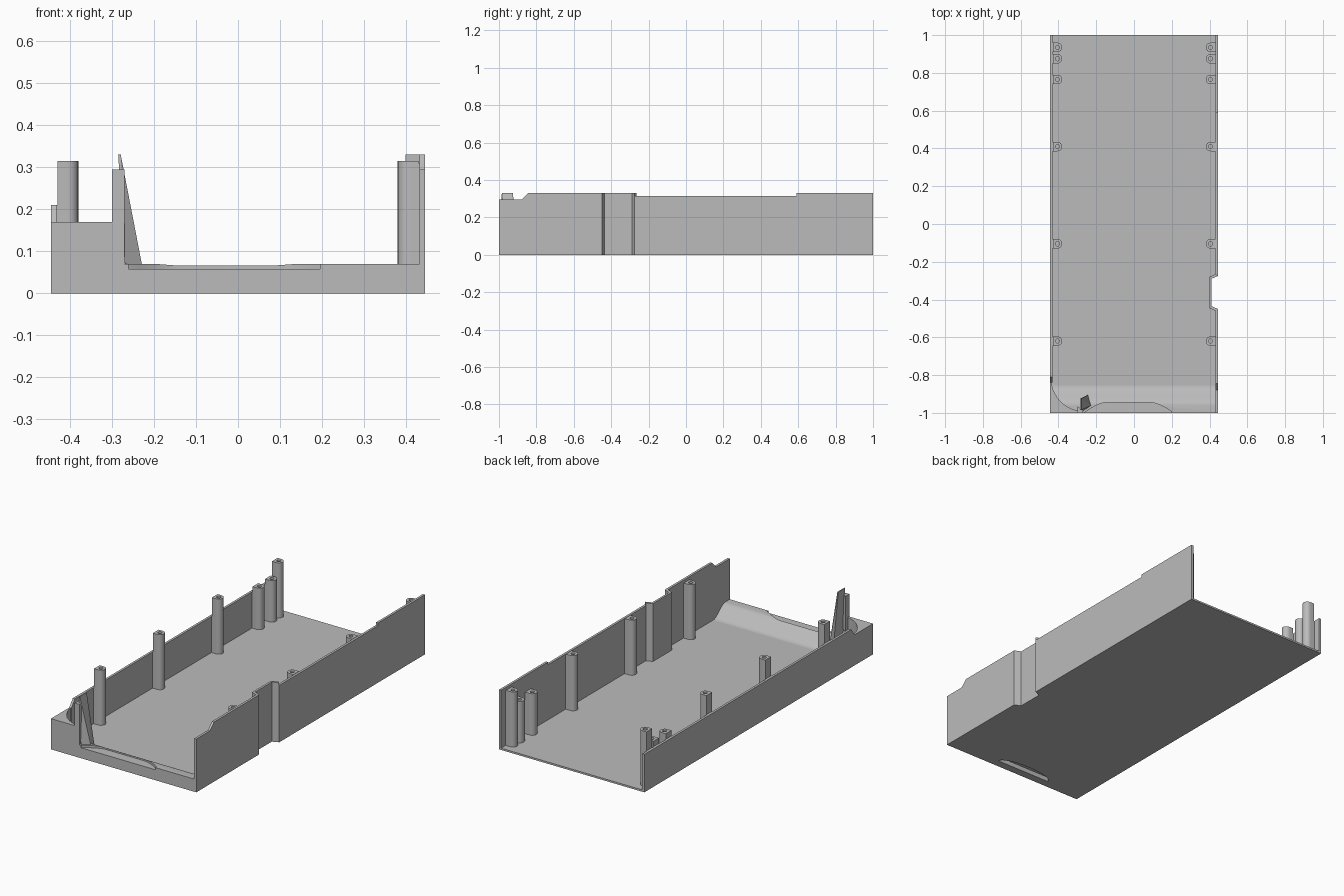
import bpy, bmesh, math
from mathutils import Vector

if "Cube" in bpy.data.objects:
    bpy.data.objects.remove(bpy.data.objects["Cube"])

grey = bpy.data.materials.new("plain_grey")
grey.use_nodes = True
grey.diffuse_color = (0.5, 0.5, 0.5, 1)
grey.node_tree.nodes["Principled BSDF"].inputs["Base Color"].default_value = (0.5, 0.5, 0.5, 1)


def finish(name, bm):
    bmesh.ops.recalc_face_normals(bm, faces=bm.faces)
    mesh = bpy.data.meshes.new(name)
    bm.to_mesh(mesh)
    bm.free()
    mesh.materials.append(grey)
    ob = bpy.data.objects.new(name, mesh)
    bpy.context.collection.objects.link(ob)
    return ob


def prism(name, outline, axis, lo, hi):
    """Extrude an outline: (x, y) along z, or (y, z) along x."""
    bm = bmesh.new()
    place = (lambda p, t: (p[0], p[1], t)) if axis == "z" else (lambda p, t: (t, p[0], p[1]))
    a = [bm.verts.new(place(p, lo)) for p in outline]
    b = [bm.verts.new(place(p, hi)) for p in outline]
    bm.faces.new(a)
    bm.faces.new(b)
    for i in range(len(a)):
        j = (i + 1) % len(a)
        bm.faces.new((a[i], a[j], b[j], b[i]))
    return finish(name, bm)


def smooth(ob):
    bpy.ops.object.select_all(action="DESELECT")
    ob.select_set(True)
    bpy.context.view_layer.objects.active = ob
    bpy.ops.object.shade_smooth_by_angle(angle=math.radians(30))


def cut(ob, cutter):
    mod = ob.modifiers.new("cut", "BOOLEAN")
    mod.operation, mod.solver, mod.object = "DIFFERENCE", "EXACT", cutter
    bpy.context.view_layer.objects.active = ob
    bpy.ops.object.modifier_apply(modifier="cut")
    bpy.data.objects.remove(cutter)


W, IN = 0.445, 0.432      # outer and inner faces of the side walls
FLOOR = 0.01
RAMP = -0.855             # where the floor starts to rise

# Floor, with the side notch
prism("floor", [(-W, RAMP), (W, RAMP), (W, -0.45), (0.41, -0.435), (0.41, -0.29),
                (W, -0.275), (W, 1), (-W, 1)], "z", 0, FLOOR)

# Front sill with a curved ramp down to the floor
profile = [(RAMP, 0), (-1, 0), (-1, 0.07), (-0.96, 0.07)]
for i in range(1, 13):
    t = i / 12
    profile.append((-0.96 + t * (RAMP + 0.96), 0.07 - (0.07 - FLOOR) * t * t * (3 - 2 * t)))
sill = prism("front_sill", profile, "x", -W, W)

# Shallow finger dip in the sill top
dip = [(-0.26, -1.02), (-0.26, -0.995)]
for i in range(9):
    t = i / 8
    dip.append((-0.25 + 0.11 * t, -0.99 + 0.045 * math.sin(t * math.pi / 2)))
for i in range(9):
    t = i / 8
    dip.append((0.08 + 0.115 * t, -0.99 + 0.045 * math.cos(t * math.pi / 2)))
dip.append((0.195, -1.02))
cut(sill, prism("dip_cutter", dip, "z", 0.058, 0.2))

# Curved pocket under the sill
pocket = [(-0.04 + 0.17 * math.cos(math.pi * i / 16), -0.955 + 0.05 * math.sin(math.pi * i / 16))
          for i in range(17)]
cut(sill, prism("pocket_cutter", pocket, "z", -0.1, 0.025))
smooth(sill)

# Tall side wall in three stretches, jogging inward at the notch
prism("tall_wall_front", [(-1, 0), (-1, 0.295), (-0.88, 0.295), (-0.845, 0.33),
                          (-0.45, 0.33), (-0.45, 0)], "x", IN, W)
prism("tall_wall_notch", [(W, -0.45), (0.41, -0.435), (0.41, -0.29), (W, -0.275), (IN, -0.265),
                          (0.398, -0.28), (0.398, -0.445), (IN, -0.46)], "z", 0, 0.33)
prism("tall_wall_back", [(-0.275, 0), (-0.275, 0.315), (0.59, 0.315), (0.59, 0.33),
                         (1, 0.33), (1, 0)], "x", IN, W)

# Low side wall
prism("low_wall", [(-0.84, 0), (-0.84, 0.17), (-0.81, 0.21), (1, 0.21), (1, 0)], "x", -W, -IN)

# Corner block with a concave inner face
corner = [(-W, -1), (-0.27, -1)]
for i in range(13):
    a = math.pi / 2 * i / 12
    corner.append((-0.27 - 0.17 * math.sin(a), -0.81 - 0.18 * math.cos(a)))
corner.append((-W, -0.81))
smooth(prism("corner_block", corner, "z", 0, 0.17))

# Pillar and leaning fin beside the front opening
prism("corner_pillar", [(-0.30, -1), (-0.27, -1), (-0.27, -0.985), (-0.30, -0.965)], "z", 0.1, 0.295)
bm = bmesh.new()
for p in [(-0.285, -0.985, 0.33), (-0.285, -0.925, 0.33), (-0.279, -0.985, 0.33),
          (-0.279, -0.925, 0.33), (-0.268, -0.99, 0.05), (-0.225, -0.96, 0.05),
          (-0.245, -0.905, 0.04), (-0.26, -0.92, 0.04)]:
    bm.verts.new(Vector(p))
bmesh.ops.convex_hull(bm, input=bm.verts)
finish("leaning_fin", bm)


def post(name, side, y, top, n=24, r=0.025, hole=0.011):
    """Screw post: round inside, square against the wall, with a blind hole."""
    bm = bmesh.new()

    def ring(z, inner):
        verts = []
        for i in range(n):
            c, s = math.cos(2 * math.pi * i / n), math.sin(2 * math.pi * i / n)
            k = hole if inner else r
            if not inner and c < 0:
                k = r / max(abs(c), abs(s))
            verts.append(bm.verts.new((side * (0.405 - c * k), y + s * k, z)))
        return verts

    rings = [ring(0.005, False), ring(top, False), ring(top, True), ring(top - 0.08, True)]
    for a, b in zip(rings, rings[1:]):
        for i in range(n):
            j = (i + 1) % n
            bm.faces.new((a[i], a[j], b[j], b[i]))
    bm.faces.new(rings[0])
    bm.faces.new(rings[-1])
    smooth(finish(name, bm))


# Mirrored rows of screw posts, each tied to its wall by a web
for label, side in (("left", 1), ("right", -1)):
    for i, (y, top) in enumerate([(-0.62, 0.315), (-0.105, 0.315), (0.41, 0.315),
                                  (0.765, 0.24), (0.875, 0.24), (0.935, 0.315)]):
        post(f"{label}_post_{i + 1}", side, y, top)
        web_top = min(top, 0.31 if side > 0 else 0.21)
        prism(f"{label}_web_{i + 1}", [(y - 0.025, FLOOR / 2), (y - 0.025, web_top),
              (y + 0.025, web_top), (y + 0.025, FLOOR / 2)], "x",
              *sorted((side * 0.4295, side * 0.436)))
